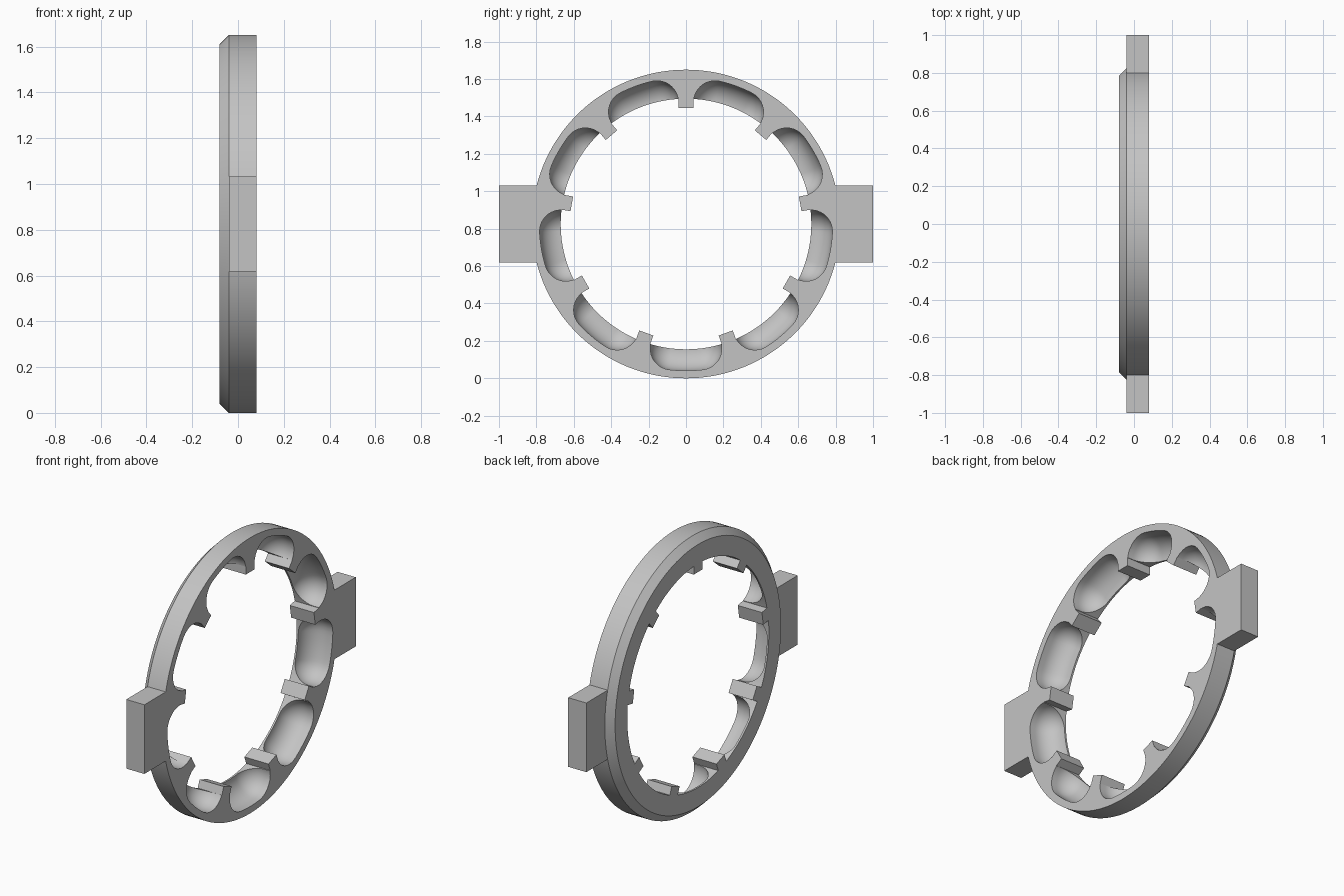
import bpy, bmesh, math
from math import sin, cos, pi, radians
from mathutils import Matrix, Vector

cube = bpy.data.objects.get("Cube")
if cube:
    bpy.data.objects.remove(cube, do_unlink=True)

CENTRE = 0.825      # height of the ring axis, which runs along x
OUTER, INNER = 0.825, 0.67
BACK, FRONT = -0.08, 0.08
COUNT = 9

grey = bpy.data.materials.new("plain grey")
grey.use_nodes = True
grey.diffuse_color = (0.55, 0.55, 0.55, 1)
grey.node_tree.nodes["Principled BSDF"].inputs["Base Color"].default_value = (0.55, 0.55, 0.55, 1)


def polar(x, r, a):
    return Vector((x, r * cos(a), CENTRE + r * sin(a)))


def finish(name, bm):
    bmesh.ops.recalc_face_normals(bm, faces=bm.faces)
    mesh = bpy.data.meshes.new(name)
    bm.to_mesh(mesh)
    bm.free()
    mesh.materials.append(grey)
    obj = bpy.data.objects.new(name, mesh)
    bpy.context.collection.objects.link(obj)
    return obj


def skin(bm, loops, closed):
    """Bridge equal-length point loops, closing or capping the ends."""
    rows = [[bm.verts.new(p) for p in loop] for loop in loops]
    n = len(rows[0])
    pairs = list(zip(rows, rows[1:])) + ([(rows[-1], rows[0])] if closed else [])
    for a, b in pairs:
        for i in range(n):
            j = (i + 1) % n
            bm.faces.new((a[i], a[j], b[j], b[i]))
    if not closed:
        bm.faces.new(rows[0])
        bm.faces.new(rows[-1])


def box(name, lo, hi, turn=0.0):
    """Box in ring coordinates (x, radial, tangential), turned about the axis."""
    bm = bmesh.new()
    bmesh.ops.create_cube(bm, size=1)
    lo, hi = Vector(lo), Vector(hi)
    place = (Matrix.Translation((0, 0, CENTRE)) @ Matrix.Rotation(turn, 4, 'X')
             @ Matrix.Translation((lo + hi) / 2) @ Matrix.Diagonal((*(hi - lo), 1)))
    bmesh.ops.transform(bm, matrix=place, verts=bm.verts)
    return finish(name, bm)


def combine(target, tool, operation):
    mod = target.modifiers.new(tool.name, 'BOOLEAN')
    mod.operation = operation
    mod.solver = 'EXACT'
    mod.object = tool
    tool.hide_render = True
    with bpy.context.temp_override(object=target, active_object=target):
        bpy.ops.object.modifier_apply(modifier=mod.name)
    bpy.data.objects.remove(tool, do_unlink=True)


# Ring body with one bevelled outer edge
profile = [(BACK, INNER), (BACK, OUTER - 0.04), (-0.04, OUTER), (FRONT, OUTER), (FRONT, INNER)]
bm = bmesh.new()
skin(bm, [[polar(x, r, 2 * pi * i / 144) for x, r in profile] for i in range(144)], True)
ring = finish("slotted_ring", bm)

# Side lugs
for name, turn in (("left_lug", 0), ("right_lug", pi)):
    combine(ring, box(name, (-0.04, 0.76, -0.207), (FRONT, 1.0, 0.207), turn), 'UNION')


# Round-bottomed pockets, open towards the bore
def outline(x, d, mid, half):
    points = []
    for i in range(9):
        points.append(polar(x, INNER + d, mid - half + 2 * half * i / 8))
    for side in (1, -1):
        end = mid + side * half
        c = polar(x, INNER, end)
        for i in range(1, 16):
            t = end + pi * i / 16 + (0 if side == 1 else pi)
            points.append(c + Vector((0, cos(t), sin(t))) * d)
        if side == 1:
            for i in range(9):
                points.append(polar(x, INNER - d, mid + half - 2 * half * i / 8))
    return points


RADIUS, LEVEL = 0.114, 0.045
for k in range(COUNT):
    mid = radians(-90 + 40 * k)
    half = radians(20) - math.asin(0.155 / INNER)
    loops = [outline(0.2, RADIUS, mid, half)]
    for i in range(13):
        t = radians(88) * i / 12
        loops.append(outline(LEVEL - RADIUS * sin(t), RADIUS * cos(t), mid, half))
    bm = bmesh.new()
    skin(bm, loops, False)
    combine(ring, finish("pocket_cutter", bm), 'DIFFERENCE')

# Teeth between the pockets
for k in range(COUNT):
    tooth = box("tooth", (BACK, 0.62, -0.04), (FRONT, 0.70, 0.04), radians(90 + 40 * k))
    combine(ring, tooth, 'UNION')

bpy.ops.object.select_all(action='DESELECT')
ring.select_set(True)
bpy.context.view_layer.objects.active = ring
bpy.ops.object.shade_smooth_by_angle(angle=radians(30))
